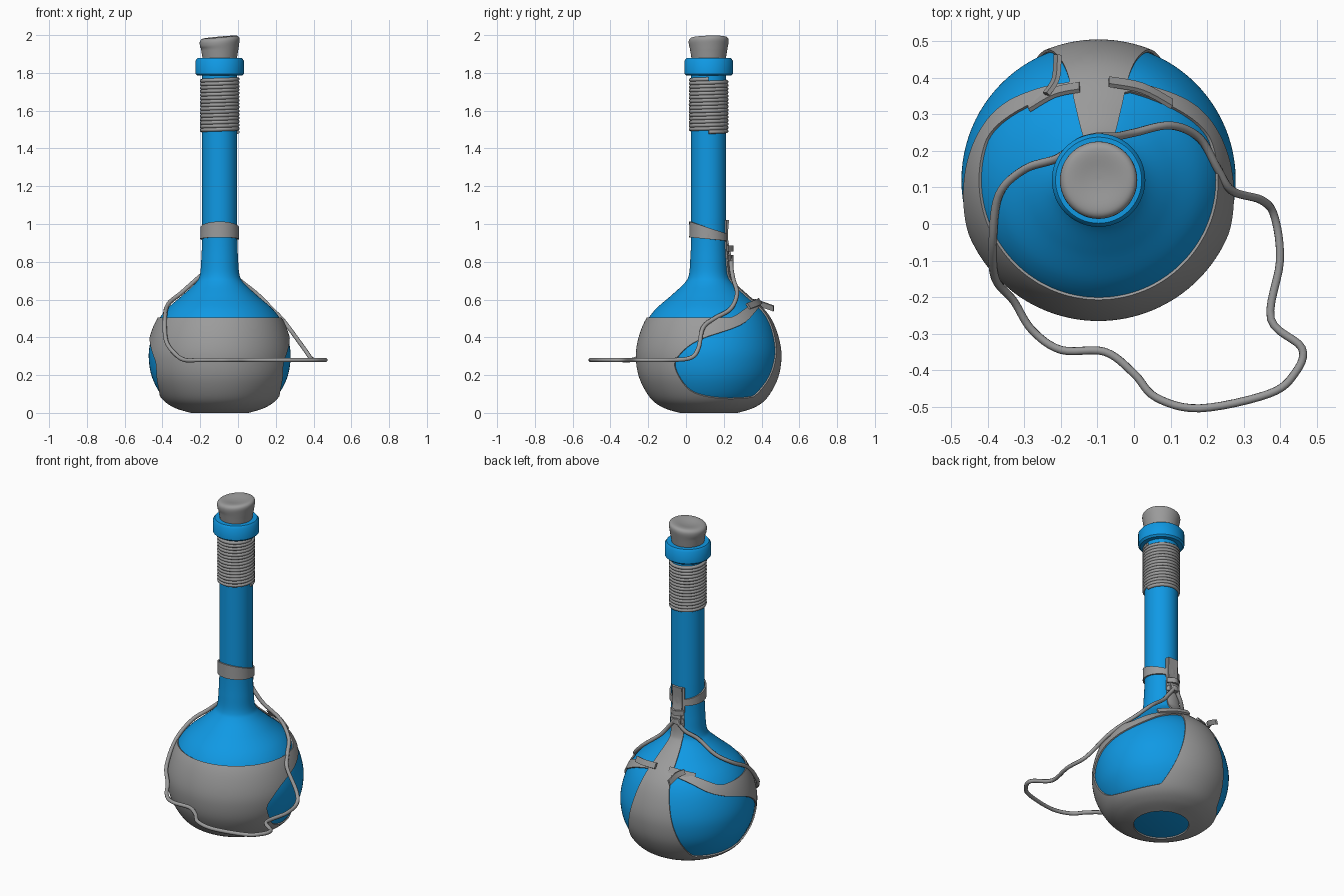
import bpy, bmesh, math
from mathutils import Vector
from mathutils.geometry import intersect_point_line

if "Cube" in bpy.data.objects:
    bpy.data.objects.remove(bpy.data.objects["Cube"], do_unlink=True)

AX, AY = -0.097, 0.12  # bottle axis


def material(name, rgb):
    m = bpy.data.materials.new(name)
    m.use_nodes = True
    m.diffuse_color = (*rgb, 1)
    m.node_tree.nodes["Principled BSDF"].inputs["Base Color"].default_value = (*rgb, 1)
    return m


BLUE = material("blue glass", (0.005, 0.32, 0.78))
GREY = material("grey leather", (0.33, 0.33, 0.33))


def smooth(points, steps, closed=False):
    """Catmull-Rom spline through the points."""
    p = [Vector(q) for q in points]
    n = len(p)
    out = []
    for i in range(n if closed else n - 1):
        at = lambda k: p[k % n] if closed else p[max(0, min(n - 1, k))]
        a, b, c, d = at(i - 1), at(i), at(i + 1), at(i + 2)
        for s in range(steps):
            t = s / steps
            out.append(0.5 * (2 * b + (c - a) * t + (2 * a - 5 * b + 4 * c - d) * t ** 2
                              + (3 * b - a - 3 * c + d) * t ** 3))
    return out if closed else out + [p[-1]]


def finish(bm, name, mat, thickness=0, angle=40):
    me = bpy.data.meshes.new(name)
    bm.to_mesh(me)
    bm.free()
    me.materials.append(mat)
    ob = bpy.data.objects.new(name, me)
    bpy.context.collection.objects.link(ob)
    bpy.ops.object.select_all(action="DESELECT")
    bpy.context.view_layer.objects.active = ob
    ob.select_set(True)
    if thickness:
        mod = ob.modifiers.new("Thickness", "SOLIDIFY")
        mod.thickness, mod.offset = thickness, 1
        bpy.ops.object.modifier_apply(modifier=mod.name)
    bpy.ops.object.shade_smooth_by_angle(angle=math.radians(angle))
    return ob


def lathe(profile, sides, grow=0):
    """Revolve (radius, height) points, bottom to top, around the bottle axis."""
    bm = bmesh.new()
    rings = []
    for r, z in profile:
        if r < 1e-4:
            rings.append([bm.verts.new((AX, AY, z))] * sides)
        else:
            rings.append([bm.verts.new((AX + (r + grow) * math.cos(math.tau * j / sides),
                                        AY + (r + grow) * math.sin(math.tau * j / sides), z))
                          for j in range(sides)])
    for lo, hi in zip(rings, rings[1:]):
        for j in range(sides):
            k = (j + 1) % sides
            bm.faces.new(dict.fromkeys((lo[j], lo[k], hi[k], hi[j])))
    return bm


def tube(name, points, radius):
    cu = bpy.data.curves.new(name, "CURVE")
    cu.dimensions = "3D"
    cu.bevel_depth, cu.bevel_resolution, cu.use_fill_caps = radius, 2, True
    sp = cu.splines.new("POLY")
    sp.points.add(len(points) - 1)
    for q, co in zip(sp.points, points):
        q.co = (*co, 1)
    sp.use_smooth = True
    cu.materials.append(GREY)
    ob = bpy.data.objects.new(name, cu)
    bpy.context.collection.objects.link(ob)


def ribbon(name, points, across, width):
    bm = bmesh.new()
    side = Vector(across).normalized() * width / 2
    rows = [(bm.verts.new(p - side), bm.verts.new(p + side)) for p in smooth(points, 5)]
    for (a, b), (c, d) in zip(rows, rows[1:]):
        bm.faces.new((a, c, d, b))
    finish(bm, name, GREY, 0.012)


# Glass bottle: round body, long neck and rim
body = smooth([(.15, .008), (.235, .035), (.3, .083), (.355, .18), (.375, .28), (.368, .37),
               (.335, .47), (.285, .545), (.2, .62), (.13, .685), (.105, .73), (.097, .82),
               (.093, .92), (.093, 1.04)], 8)
finish(lathe([(0, .008)] + body + [(.093, 1.8)], 96), "glass_bottle", BLUE)
finish(lathe([(.09, 1.785), (.118, 1.785), (.128, 1.795), (.128, 1.865), (.118, 1.878),
              (.08, 1.878)], 64), "bottle_rim", BLUE)

# Cork with an uneven top
cork = lathe(smooth([(.088, 1.86), (.098, 1.92), (.106, 1.965), (.098, 1.985),
                     (.075, 1.99), (.03, 1.984), (0, 1.982)], 4), 48)
for v in cork.verts:
    if v.co.z > 1.94:
        v.co.z += 0.09 * (v.co.x - AX) + 0.03 * (v.co.y - AY)
finish(cork, "cork", GREY)

# Cord wound around the upper neck
TURNS = 15
tube("neck_winding", [(AX + .095 * math.cos(t), AY + .095 * math.sin(t),
                       1.487 + .28 * t / (math.tau * TURNS))
                      for t in (math.tau * i / 32 for i in range(32 * TURNS + 1))], .0105)

# Leather harness: a shell over the body, cut along smooth outlines
OPENING = smooth([(-.175, .24), (-.15, .31), (-.05, .385), (.165, .462), (.255, .545),
                  (.4, .72), (.5, .4), (.42, .14), (.32, .11), (.19, .083), (.03, .085),
                  (-.1, .125)], 4, closed=True)


def opening_distance(p):
    """Signed distance to the side opening, positive outside."""
    inside, best = False, 9
    for a, b in zip(OPENING, OPENING[1:] + OPENING[:1]):
        near, t = intersect_point_line(p, a, b)
        q = near.to_2d() if 0 <= t <= 1 else (a if t < 0 else b)
        best = min(best, (p - q).length)
        if (a.y > p.y) != (b.y > p.y) and p.x < a.x + (b.x - a.x) * (p.y - a.y) / (b.y - a.y):
            inside = not inside
    return -best if inside else best


def leather(co):
    """Positive where leather covers the glass."""
    x, y, z = abs(co.x - AX), co.y - AY, co.z
    rise = max(0, min(1, (y - .1) / .16))
    top = .5 + .08 * rise * rise * (3 - 2 * rise)
    wrap = min(top - z, opening_distance(Vector((y, z))))
    back_strap = min(.04 + .26 * max(0, .7 - z) - x, y, 1.02 - z)
    neck_band = min(.98 - .35 * y - z, z - .92 + .1 * y)
    return max(wrap, back_strap, neck_band)


shell = lathe(body, 128, grow=.002)
bmesh.ops.triangulate(shell, faces=shell.faces[:])
value = {v: leather(v.co) for v in shell.verts}
crossing = [e for e in shell.edges if value[e.verts[0]] * value[e.verts[1]] < 0]
seam = []
for e in crossing:
    a, b = e.verts
    _, v = bmesh.utils.edge_split(e, a, value[a] / (value[a] - value[b]))
    value[v] = 0
    seam.append(v)
bmesh.ops.connect_verts(shell, verts=seam)
bmesh.ops.delete(shell, geom=[f for f in shell.faces if sum(value[v] for v in f.verts) < 0],
                 context="FACES")
finish(shell, "leather_harness", GREY, .008)

# Loose strap ends, the folded flap and the loops on the back
ribbon("left_strap_end", [(.1, .325, .562), (.02, .368, .578), (-.07, .385, .588)],
       (0, -.4, .6), .035)
ribbon("right_strap_end", [(-.29, .325, .562), (-.22, .365, .58), (-.15, .38, .588)],
       (0, -.4, .6), .035)
ribbon("strap_flap", [(-.245, .36, .59), (-.22, .4, .578), (-.215, .465, .555)],
       (.35, 0, .9), .03)
ribbon("back_tab", [(AX, .245, .8), (AX, .235, .86), (AX, .222, .93), (AX, .228, 1.02)],
       (-1, 0, 0), .065)
for height in (.82, .87):
    ribbon("back_loop", [(AX + .045, .225, height), (AX, .252, height), (AX - .045, .225, height)],
           (0, 0, -1), .03)

# Carrying cord, hanging in a wide loop from the back of the neck
tube("carrying_cord", smooth([
    (AX, .24, .83), (-.15, .225, .765), (-.21, .18, .715), (-.3, .15, .635), (-.37, .08, .575),
    (-.387, -.05, .5), (-.38, -.15, .38), (-.33, -.21, .31), (-.28, -.29, .28),
    (-.2, -.345, .28), (-.08, -.35, .28), (0, -.41, .28), (.06, -.475, .28), (.18, -.505, .28),
    (.37, -.465, .28), (.44, -.41, .28), (.46, -.34, .28), (.375, -.26, .28), (.4, -.1, .28),
    (.385, .02, .29), (.35, .065, .34), (.27, .09, .45), (.23, .15, .5), (.18, .235, .55),
    (.1, .27, .63), (0, .25, .71), (-.05, .24, .77), (AX, .24, .83)], 6), .0115)
